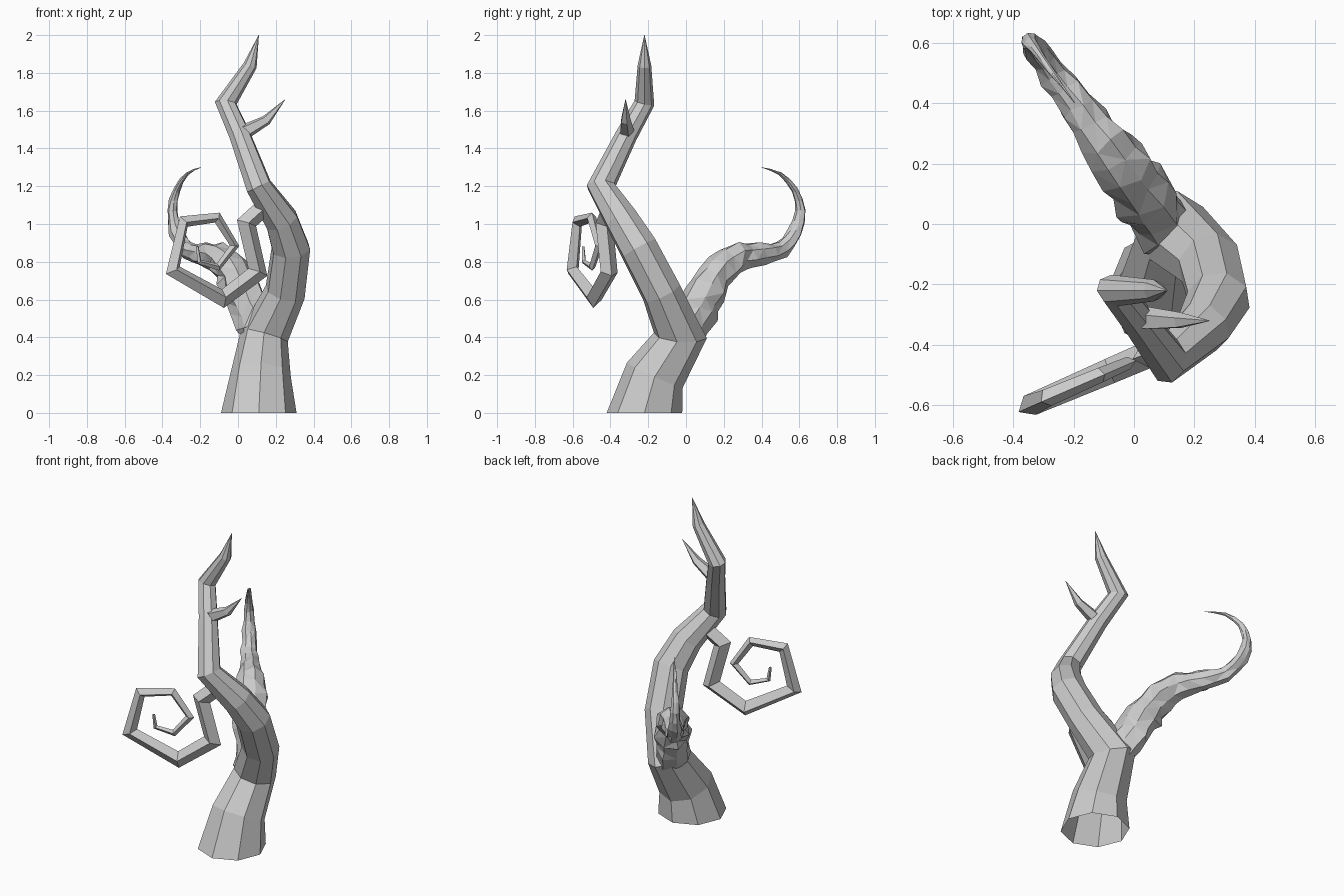
import bpy
import bmesh
import math
import random
from mathutils import Vector

random.seed(4)
cube = bpy.data.objects.get("Cube")
if cube:
    bpy.data.objects.remove(cube)

# Single plain grey for the whole plant
grey = bpy.data.materials.new("plain_grey")
grey.use_nodes = True
colour = (0.6, 0.6, 0.6, 1)
grey.diffuse_color = colour
grey.node_tree.nodes["Principled BSDF"].inputs["Base Color"].default_value = colour


def smooth_path(points, steps):
    """Catmull-Rom resampling of (x, y, z, radius) points."""
    pts = [Vector(p) for p in points]
    pts = [2 * pts[0] - pts[1]] + pts + [2 * pts[-1] - pts[-2]]
    out = []
    for a, b, c, d in zip(pts, pts[1:], pts[2:], pts[3:]):
        for k in range(steps):
            t = k / steps
            out.append(b + (c - a) * t / 2 + (2 * a - 5 * b + 4 * c - d) * t * t / 2
                       + (3 * b - a - 3 * c + d) * t ** 3 / 2)
    return out + [pts[-2]]


def limb(name, points, sides, start=None, turn=0.0, jitter=0.0, side_axis=(1, 0, 0)):
    """Faceted tube, open at its root, with mitred joints along (x, y, z, radius) points."""
    centres = [Vector(p[:3]) for p in points]
    dirs = [(b - a).normalized() for a, b in zip(centres, centres[1:])]
    before = [Vector(start) if start else dirs[0]] + dirs
    after = [before[0]] + dirs[1:] + [dirs[-1]]
    u = Vector(side_axis)
    u = (u - before[0] * u.dot(before[0])).normalized()
    bm = bmesh.new()
    rings = []
    for i, c in enumerate(centres):
        d = before[i]
        if i:
            u = before[i - 1].rotation_difference(d) @ u
        v = d.cross(u)
        n = (d + after[i]).normalized()
        ring = []
        for k in range(sides):
            a = turn + math.tau * k / sides
            o = (u * math.cos(a) + v * math.sin(a)) * points[i][3]
            o *= 1 + random.uniform(-jitter, jitter)
            o -= d * o.dot(n) / d.dot(n)
            shift = d * points[i][3] * random.uniform(-jitter, jitter)
            ring.append(bm.verts.new(c + o + shift))
        rings.append(ring)
    for r, s in zip(rings, rings[1:]):
        for k in range(sides):
            m = (k + 1) % sides
            bm.faces.new((r[k], r[m], s[m], s[k]))
    bm.faces.new(rings[-1])
    if jitter:
        bmesh.ops.triangulate(bm, faces=bm.faces[:])
    mesh = bpy.data.meshes.new(name)
    bm.to_mesh(mesh)
    bm.free()
    mesh.materials.append(grey)
    obj = bpy.data.objects.new(name, mesh)
    bpy.context.collection.objects.link(obj)


# Trunk zigzagging up to a pointed tip
limb("trunk", [
    (0.11, -0.22, 0, 0.2), (0.12, -0.165, 0.2, 0.16), (0.14, -0.03, 0.41, 0.126),
    (0.25, -0.13, 0.64, 0.108), (0.28, -0.25, 0.87, 0.104), (0.23, -0.34, 1.02, 0.092),
    (0.11, -0.45, 1.2, 0.07), (0.01, -0.315, 1.47, 0.058), (-0.065, -0.22, 1.64, 0.052),
    (0.065, -0.22, 1.84, 0.036), (0.11, -0.22, 2.0, 0.001)],
    8, start=(0, 0, 1))

# Small thorn near the top
limb("thorn", [
    (0.0, -0.31, 1.49, 0.038), (0.05, -0.315, 1.495, 0.04), (0.15, -0.32, 1.55, 0.028),
    (0.25, -0.32, 1.66, 0.001)], 5, side_axis=(0, 1, 0))

# Angular spiral tendril lying in a slanted upright plane
spiral = [(0.045, 1.005, 0.047), (0.105, 0.745, 0.046), (-0.08, 0.605, 0.043),
          (-0.345, 0.755, 0.037), (-0.287, 1.013, 0.03), (-0.11, 1.034, 0.025),
          (-0.018, 0.885, 0.021), (-0.105, 0.772, 0.017), (-0.205, 0.8, 0.012),
          (-0.215, 0.88, 0.008)]
limb("spiral_tendril",
     [(0.15, -0.395, 1.1, 0.047)] + [(x, 0.43 * x - 0.452, z, r) for x, z, r in spiral],
     4, turn=0.12, side_axis=(-0.43, 1, 0))

# Gnarled tentacle curling up behind
curl = [(-0.02, 0.42, 0.1), (0.06, 0.54, 0.105), (0.115, 0.65, 0.105), (0.185, 0.755, 0.09),
        (0.28, 0.82, 0.075), (0.39, 0.838, 0.06), (0.5, 0.865, 0.05), (0.575, 0.955, 0.039),
        (0.605, 1.07, 0.028), (0.575, 1.18, 0.018), (0.5, 1.265, 0.009), (0.4, 1.3, 0.001)]
limb("back_tentacle",
     smooth_path([(0.1 - 0.74 * y, y, z, r) for y, z, r in curl], 2), 8, jitter=0.17)
